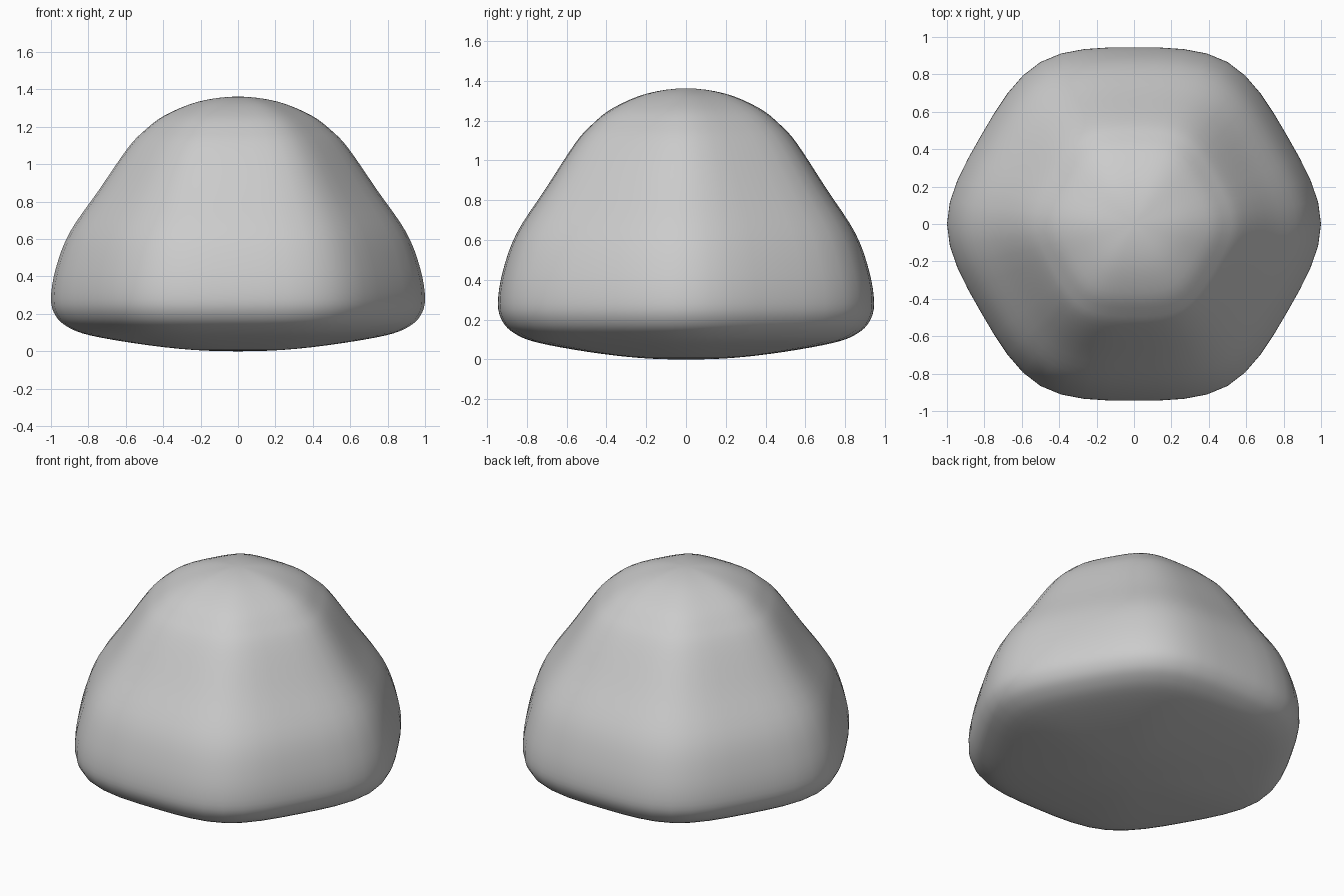
import bpy, bmesh, math
from mathutils import Vector

if "Cube" in bpy.data.objects:
    bpy.data.objects.remove(bpy.data.objects["Cube"])

# Profile at the hexagon corner (radius, height), bottom to top
PROFILE = [(0.0, 0.0), (0.25, 0.008), (0.52, 0.038), (0.79, 0.085), (0.91, 0.13),
           (0.975, 0.19), (1.0, 0.28), (0.975, 0.44), (0.9, 0.635), (0.745, 0.86),
           (0.59, 1.085), (0.5, 1.18), (0.39, 1.262), (0.21, 1.335), (0.0, 1.362)]


def catmull_rom(pts, steps):
    """Smooth curve through pts, mirrored across the axis at both ends."""
    p = [Vector(q) for q in pts]
    flip = lambda v: Vector((-v.x, v.y))
    p = [flip(p[1])] + p + [flip(p[-2])]
    out = []
    for a, b, c, d in zip(p, p[1:], p[2:], p[3:]):
        for i in range(steps):
            t = i / steps
            out.append(0.5 * (2 * b + (c - a) * t + (2 * a - 5 * b + 4 * c - d) * t * t
                              + (3 * b - a - 3 * c + d) * t ** 3))
    return out + [p[-2]]


def soft_hexagon(steps):
    """Rounded hexagon of corner radius 1: B-spline over corners and edge middles."""
    ctrl = []
    for k in range(12):
        r = 12 / 11 * (1 if k % 2 == 0 else math.cos(math.pi / 6))
        a = k * math.pi / 6
        ctrl.append(Vector((r * math.cos(a), r * math.sin(a))))
    out = []
    for k in range(12):
        a, b, c, d = (ctrl[(k + j) % 12] for j in (-1, 0, 1, 2))
        for i in range(steps):
            t = i / steps
            out.append((a * (1 - t) ** 3 + b * (3 * t ** 3 - 6 * t * t + 4)
                        + c * (-3 * t ** 3 + 3 * t * t + 3 * t + 1) + d * t ** 3) / 6)
    return out


# Loft the hexagon along the profile, closing at both poles
bm = bmesh.new()
curve = catmull_rom(PROFILE, 4)
outline = soft_hexagon(4)
n = len(outline)
bottom = bm.verts.new((0, 0, curve[0].y))
top = bm.verts.new((0, 0, curve[-1].y))
rings = [[bm.verts.new((q.x * c.x, q.y * c.x, c.y)) for q in outline] for c in curve[1:-1]]
for i in range(n):
    j = (i + 1) % n
    bm.faces.new((bottom, rings[0][j], rings[0][i]))
    bm.faces.new((top, rings[-1][i], rings[-1][j]))
    for lo, hi in zip(rings, rings[1:]):
        bm.faces.new((lo[i], lo[j], hi[j], hi[i]))
for f in bm.faces:
    f.smooth = True

mesh = bpy.data.meshes.new("rounded_hex_body")
bm.to_mesh(mesh)
bm.free()
body = bpy.data.objects.new("rounded_hex_body", mesh)
bpy.context.collection.objects.link(body)
